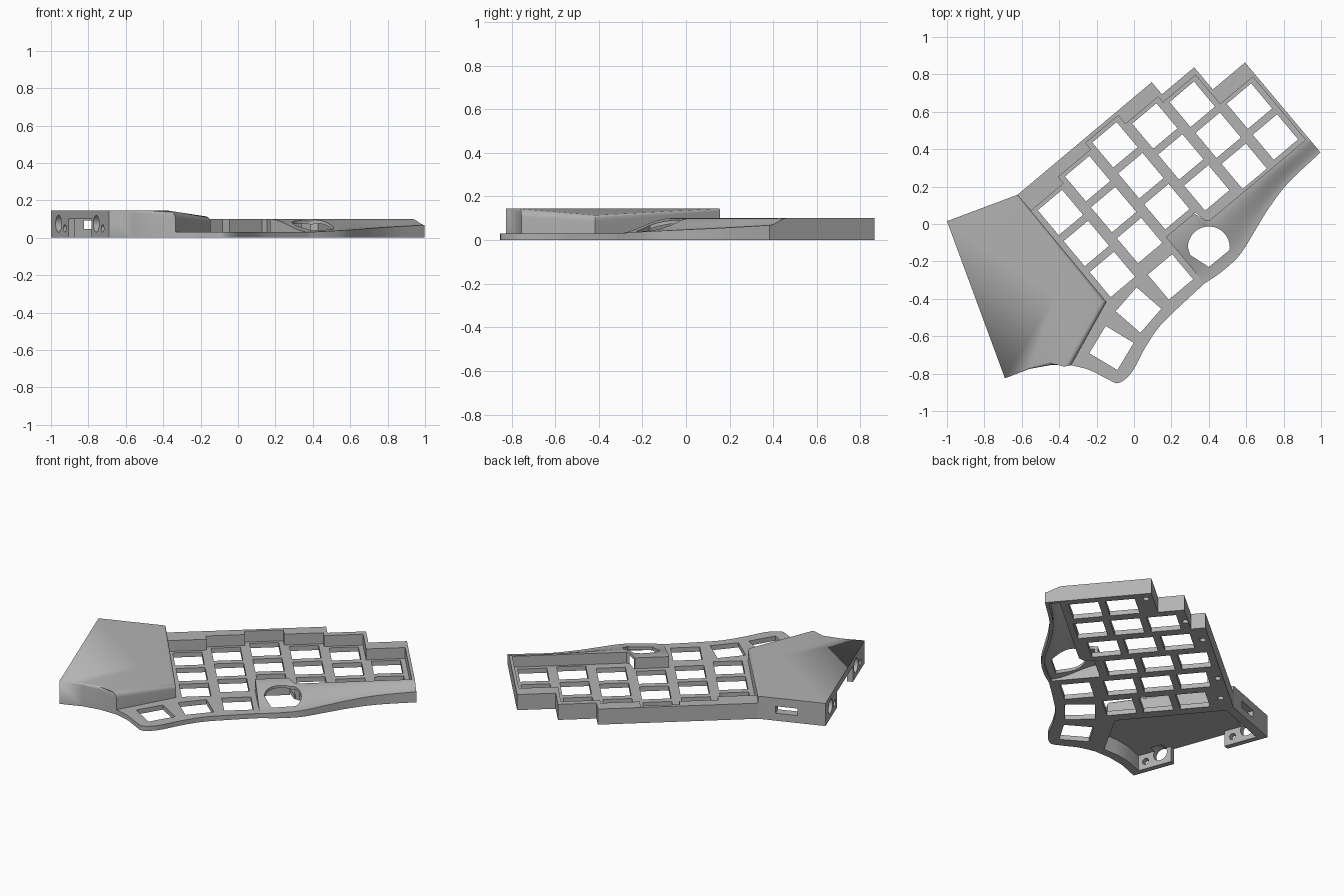
import bpy, bmesh, math
from mathutils import Vector, Matrix

cube = bpy.data.objects.get("Cube")
if cube:
    bpy.data.objects.remove(cube)

grey = bpy.data.materials.new("warm_grey_plastic")
grey.use_nodes = True
colour = (0.45, 0.45, 0.45, 1)
grey.diffuse_color = colour
grey.node_tree.nodes["Principled BSDF"].inputs["Base Color"].default_value = colour

TILT = math.radians(40)
PITCH_U, PITCH_V = 0.228, 0.216
FLOOR, RIM = 0.03, 0.10


def at(u, v):
    """Key-grid coordinates to ground coordinates."""
    c, s = math.cos(TILT), math.sin(TILT)
    return (u * c - v * s, u * s + v * c)


def smooth(pts, n=5):
    """Catmull-Rom curve through the points."""
    p = [Vector(q) for q in pts]
    p = [2 * p[0] - p[1]] + p + [2 * p[-1] - p[-2]]
    out = []
    for a, b, c, d in zip(p, p[1:], p[2:], p[3:]):
        for i in range(n):
            t = i / n
            out.append(0.5 * (2 * b + (c - a) * t + (2 * a - 5 * b + 4 * c - d) * t * t
                              + (3 * b - a - 3 * c + d) * t ** 3))
    return [tuple(q) for q in out] + [tuple(p[-2])]


def finish(bm, name):
    bmesh.ops.remove_doubles(bm, verts=bm.verts, dist=1e-5)
    bmesh.ops.recalc_face_normals(bm, faces=bm.faces)
    me = bpy.data.meshes.new(name)
    bm.to_mesh(me)
    bm.free()
    ob = bpy.data.objects.new(name, me)
    bpy.context.collection.objects.link(ob)
    me.materials.append(grey)
    return ob


def prism(bm, pts, z0, z1):
    f = bm.faces.new([bm.verts.new((x, y, z0)) for x, y in pts])
    top = bmesh.ops.extrude_face_region(bm, geom=[f])["geom"]
    for v in top:
        if isinstance(v, bmesh.types.BMVert):
            v.co.z = z1


def box(bm, centre, size, angle):
    m = Matrix.Translation(centre) @ Matrix.Rotation(angle, 4, 'Z') @ Matrix.Diagonal((*size, 1))
    bmesh.ops.create_cube(bm, size=1, matrix=m)


def cylinder(bm, centre, r, depth, rot=Matrix()):
    bmesh.ops.create_cone(bm, cap_ends=True, segments=32, radius1=r, radius2=r, depth=depth,
                          matrix=Matrix.Translation(centre) @ rot)


def carve(ob, *cutters):
    for bm in cutters:
        cutter = finish(bm, "cutter")
        cutter.hide_render = True
        mod = ob.modifiers.new("cut", 'BOOLEAN')
        mod.operation, mod.solver, mod.object = 'DIFFERENCE', 'EXACT', cutter
        deps = bpy.context.evaluated_depsgraph_get()
        me = bpy.data.meshes.new_from_object(ob.evaluated_get(deps))
        ob.modifiers.clear()
        ob.data = me
        bpy.data.objects.remove(cutter)


def shade(ob, degrees):
    bpy.ops.object.select_all(action='DESELECT')
    ob.select_set(True)
    bpy.context.view_layer.objects.active = ob
    bpy.ops.object.shade_smooth_by_angle(angle=math.radians(degrees))


# Key columns: distance of the top key along the column, number of keys
columns = [(0.30, 3), (0.345, 3), (0.39, 3), (0.33, 3), (0.29, 3), (0.086, 2)]
first_u = -0.262
cover_back, cover_mid, cover_front = at(-0.376, 0.52), (-0.147, -0.417), (-0.335, -0.755)

# Key frame: stepped rim at the back, curved thumb edge at the front
thumb_edge = smooth([at(0.085, -0.486), (0.245, -0.44), (0.135, -0.55), (0.055, -0.67),
                     (-0.01, -0.79), (-0.08, -0.85), (-0.14, -0.83), (-0.24, -0.78), cover_front])
steps = [(0.56, 0.52), (0.56, 0.435), (0.785, 0.435), (0.785, 0.28), (1.01, 0.28),
         (1.01, -0.245), (0.308, -0.245), (0.29, -0.163), (0.085, -0.163)]
bm = bmesh.new()
prism(bm, [cover_back] + [at(*p) for p in steps] + thumb_edge + [cover_mid], 0, RIM)
frame = finish(bm, "key_frame")

# Recess that follows the column stagger
recess = [(-0.9, -1.2)]
for i, (top, count) in enumerate(columns):
    left = first_u + (i - 0.5) * PITCH_U
    recess += [(left if i else -0.9, top + PITCH_V / 2), (left + PITCH_U, top + PITCH_V / 2)]
recess.append((recess[-1][0], -1.2))
well = bmesh.new()
prism(well, [at(*p) for p in recess], FLOOR, 0.3)

# Switch holes, thumb holes and screw pockets
holes = bmesh.new()
for i, (top, count) in enumerate(columns):
    for row in range(count):
        x, y = at(first_u + i * PITCH_U, top - row * PITCH_V)
        box(holes, (x, y, 0), (0.17, 0.175, 0.3), TILT)
for x, y, turn in [(0.195, -0.283, 40), (0.024, -0.46, 49), (-0.12, -0.663, 59)]:
    box(holes, (x, y, 0), (0.17, 0.175, 0.3), math.radians(turn))
for u, v in [(-0.262, 0.465), (-0.034, 0.488), (0.422, 0.48), (0.65, 0.417), (0.95, 0.238)]:
    cylinder(holes, (*at(u, v), 0), 0.018, 0.1)
carve(frame, well, holes)
shade(frame, 30)

# Palm slope: high along the keys, sweeping down to the curved outer edge
outer = smooth([(0.085, -0.486), (0.196, -0.497), (0.327, -0.49), (0.468, -0.445),
                (0.613, -0.397), (0.78, -0.361), (1.01, -0.348)], 6)


def palm(margin, drop, bottom):
    bm = bmesh.new()
    rows, base = [], []
    n = 12
    for u, low in outer:
        inner = -0.163 - 0.082 * min(max((u - 0.29) / 0.018, 0), 1) - margin
        edge = FLOOR + 0.038 * (u - 0.085) / 0.925
        u = 0.5475 + (u - 0.5475) * (1 - margin / 0.4625)
        row = []
        for k in range(n + 1):
            t = k / n
            z = RIM + (edge - RIM) * t * t * (3 - 2 * t) - drop
            row.append(bm.verts.new((*at(u, inner + (low + margin - inner) * t), z)))
        rows.append(row)
        base.append([bm.verts.new((v.co.x, v.co.y, bottom)) for v in row])
    for a, b, c, d in zip(rows, rows[1:], base, base[1:]):
        for k in range(n):
            bm.faces.new((a[k], a[k + 1], b[k + 1], b[k]))
            bm.faces.new((c[k], d[k], d[k + 1], c[k + 1]))
        for k in (0, n):
            bm.faces.new((a[k], b[k], d[k], c[k]))
    for a, c in ((rows[0], base[0]), (rows[-1], base[-1])):
        for k in range(n):
            bm.faces.new((a[k], a[k + 1], c[k + 1], c[k]))
    return bm


slope = finish(palm(0, 0, 0), "palm_slope")
knob = bmesh.new()
arc = [(0.4 + 0.112 * math.cos(a), -0.125 + 0.112 * math.sin(a))
       for a in [math.pi * i / 16 for i in range(17)]]
prism(knob, arc + [(0.3, -0.165), (0.4, -0.23), (0.51, -0.14)], -0.2, 0.3)
carve(slope, palm(0.02, 0.018, -0.1), knob)
shade(slope, 35)

# Controller cover: raised hollow box with a softened edge beside the keys
back_left, front_left, hub = Vector((-1, 0.015)), Vector((-0.69, -0.825)), Vector((-0.42, -0.38))
corners = [(back_left, 0, hub, 0.145), (Vector(cover_back), 0.012, back_left, 0.145),
           (Vector(cover_mid), 0.03, hub, 0.115), (Vector(cover_front), 0.04, front_left, 0.145),
           (Vector((-0.45, -0.755)), 0.02, hub, 0.145), (Vector((-0.56, -0.775)), 0.01, hub, 0.145),
           (front_left, 0, hub, 0.145)]
bm = bmesh.new()
rings = [[bm.verts.new((*p, 0)) for p, r, to, z in corners]]
for i in range(6):
    a = math.pi / 2 * i / 5
    rings.append([bm.verts.new((*(p + (to - p).normalized() * r * (1 - math.cos(a))),
                                z - r + r * math.sin(a))) for p, r, to, z in corners])
m = len(corners)
peak = bm.verts.new((*hub, 0.145))
bm.faces.new(rings[0])
for k in range(m):
    j = (k + 1) % m
    for a, b in zip(rings, rings[1:]):
        if (a[k].co - b[k].co).length + (a[j].co - b[j].co).length > 1e-6:
            bm.faces.new((a[k], a[j], b[j], b[k]))
    bm.faces.new((rings[-1][k], rings[-1][j], peak))
cover = finish(bm, "controller_cover")

cavity = bmesh.new()
middle = Vector((-0.57, -0.32))
prism(cavity, [middle + (p - middle) * 0.88 for p, r, to, z in corners], -0.1, 0.1)
openings = bmesh.new()
side = front_left - back_left
side_angle = math.atan2(side.y, side.x)
box(openings, (*(back_left + side * 0.5), 0), (side.length * 0.4, 0.2, 0.2), side_angle)
facing = Matrix.Rotation(side_angle, 4, 'Z') @ Matrix.Rotation(math.pi / 2, 4, 'X')
for f, z, r in [(0.13, 0.075, 0.045), (0.24, 0.05, 0.02), (0.78, 0.075, 0.045), (0.89, 0.05, 0.02)]:
    cylinder(openings, (*(back_left + side * f), z), r, 0.16, facing)
# Cable port in the back wall
wall = Vector(cover_back) - back_left
box(openings, (*(back_left + wall * 0.58), 0.07), (0.13, 0.16, 0.045), math.atan2(wall.y, wall.x))
carve(cover, cavity, openings)
shade(cover, 30)
